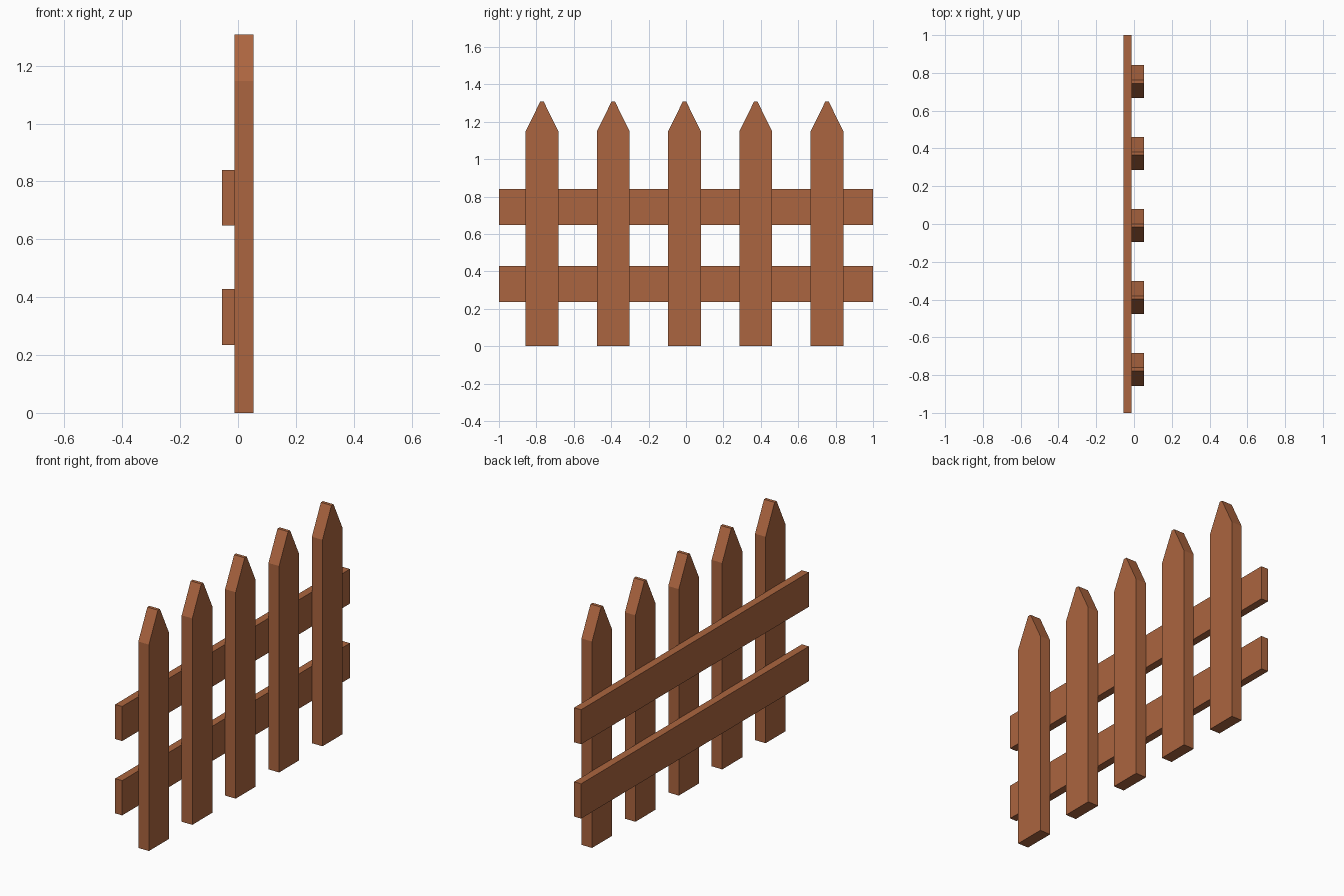
import bpy
import bmesh

# Remove the default cube
cube = bpy.data.objects.get("Cube")
if cube:
    bpy.data.objects.remove(cube, do_unlink=True)

# Single wood colour
wood = bpy.data.materials.new("brown_wood")
wood.use_nodes = True
colour = (0.41, 0.13, 0.05, 1)
wood.diffuse_color = colour
wood.node_tree.nodes["Principled BSDF"].inputs["Base Color"].default_value = colour


def board(name, outline, x_back, x_front):
    """Extrude a (y, z) outline along x into a flat-sided board."""
    bm = bmesh.new()
    face = bm.faces.new([bm.verts.new((x_back, y, z)) for y, z in outline])
    result = bmesh.ops.extrude_face_region(bm, geom=[face])
    verts = [v for v in result["geom"] if isinstance(v, bmesh.types.BMVert)]
    bmesh.ops.translate(bm, verts=verts, vec=(x_front - x_back, 0, 0))
    bmesh.ops.recalc_face_normals(bm, faces=bm.faces)
    mesh = bpy.data.meshes.new(name)
    bm.to_mesh(mesh)
    bm.free()
    mesh.materials.append(wood)
    obj = bpy.data.objects.new(name, mesh)
    bpy.context.collection.objects.link(obj)
    return obj


RAIL_BACK, JOINT, PICKET_FRONT = -0.055, -0.012, 0.053

# Pointed pickets with a narrow blunt tip
HALF, TIP, SHOULDER, TOP = 0.088, 0.009, 1.147, 1.308
for i in range(5):
    y = -0.008 + (i - 2) * 0.381
    outline = [(y - HALF, 0), (y + HALF, 0), (y + HALF, SHOULDER),
               (y + TIP, TOP), (y - TIP, TOP), (y - HALF, SHOULDER)]
    board(f"picket_{i + 1}", outline, JOINT, PICKET_FRONT)

# Horizontal rails behind the pickets
for name, low, high in (("lower_rail", 0.235, 0.428), ("upper_rail", 0.648, 0.84)):
    board(name, [(-1, low), (1, low), (1, high), (-1, high)], RAIL_BACK, JOINT)
